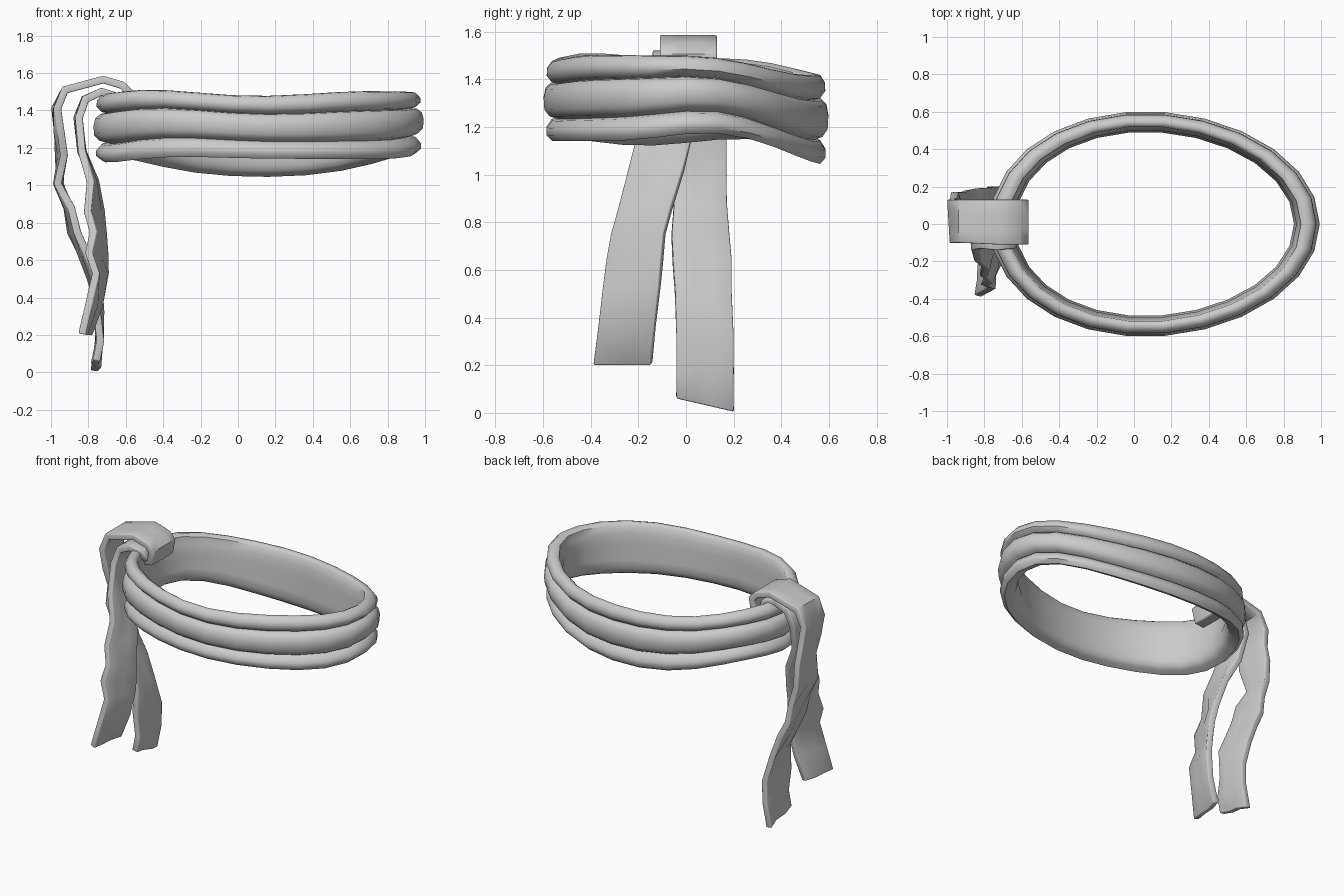
import bpy
import bmesh
import math
from mathutils import Vector

default_cube = bpy.data.objects.get("Cube")
if default_cube:
    bpy.data.objects.remove(default_cube, do_unlink=True)

# Single cloth colour
cloth = bpy.data.materials.new("light grey cloth")
cloth.use_nodes = True
grey = (0.6, 0.6, 0.6, 1)
cloth.diffuse_color = grey
cloth.node_tree.nodes["Principled BSDF"].inputs["Base Color"].default_value = grey


def finish(bm, name, angle):
    """Turn a bmesh into a smooth shaded cloth object."""
    bmesh.ops.recalc_face_normals(bm, faces=bm.faces)
    mesh = bpy.data.meshes.new(name)
    bm.to_mesh(mesh)
    bm.free()
    mesh.materials.append(cloth)
    obj = bpy.data.objects.new(name, mesh)
    bpy.context.collection.objects.link(obj)
    bpy.ops.object.select_all(action='DESELECT')
    obj.select_set(True)
    bpy.context.view_layer.objects.active = obj
    bpy.ops.object.shade_smooth_by_angle(angle=math.radians(angle))
    return obj


def bridge(bm, rows, closed_rows, closed_columns):
    """Fill a grid of vertices with quads."""
    row_count, column_count = len(rows), len(rows[0])
    for i in range(row_count if closed_rows else row_count - 1):
        first, second = rows[i], rows[(i + 1) % row_count]
        for j in range(column_count if closed_columns else column_count - 1):
            k = (j + 1) % column_count
            bm.faces.new((first[j], first[k], second[k], second[j]))


# Waist wrap: three stacked cloth rolls swept round an oval, as (inset, height)
wrap_profile = [
    (.07, 1.155), (.035, 1.14), (.012, 1.165), (.012, 1.195), (.035, 1.23), (.06, 1.238),
    (.025, 1.25), (.003, 1.28), (0, 1.33), (.008, 1.37), (.03, 1.392), (.06, 1.395),
    (.035, 1.402), (.013, 1.43), (.015, 1.46), (.035, 1.49), (.06, 1.495), (.08, 1.48),
    (.085, 1.43), (.1, 1.38), (.092, 1.33), (.11, 1.26), (.1, 1.2), (.09, 1.17),
]


def build_wrap(segments=26):
    bm = bmesh.new()
    rows = []
    for i in range(segments):
        turn = math.tau * i / segments
        c, s = math.cos(turn), math.sin(turn)
        # The back hangs low, dropping late on the knot side
        sag = -0.09 * max(0, s) ** (3 - 1.2 * c)
        row = []
        for inset, height in wrap_profile:
            # Each roll ripples a little, and the stack tightens at the far side
            ripple = 0.012 * math.sin(3 * turn + 6 * height) + 0.006 * math.sin(5 * turn)
            tighten = 0.07 * (1.49 - height) * max(0, c) ** 3
            x = 0.11 + (0.883 - inset * 1.25) * c - 0.05 * s * s
            y = (0.602 - inset) * s
            row.append(bm.verts.new((x, y, height + sag + ripple + tighten)))
        rows.append(row)
    bridge(bm, rows, True, True)
    return finish(bm, "waist_wrap", 50)


def build_ribbon(name, stations, end_slope):
    """Cloth strip through (height, front x, front y, back x, back y) stations."""
    bm = bmesh.new()
    rows = []
    for n, (z, fx, fy, bx, by) in enumerate(stations):
        tilt = end_slope if n == len(stations) - 1 else 0
        front = Vector((fx, fy, z + tilt))
        back = Vector((bx, by, z - tilt))
        row = []
        for step in range(4):
            point = front.lerp(back, step / 3)
            # Soft crumple across the hanging part
            if step in (1, 2) and z < 1.3:
                point.x += 0.014 * math.sin(2.2 * n + 2 * step)
            row.append(bm.verts.new(point))
        rows.append(row)
    bridge(bm, rows, False, False)
    obj = finish(bm, name, 45)
    solid = obj.modifiers.new("cloth thickness", 'SOLIDIFY')
    solid.thickness = 0.04
    solid.offset = 0
    solid.use_even_offset = True
    # Soften the cloth border slightly
    bevel = obj.modifiers.new("soft border", 'BEVEL')
    bevel.width = 0.006
    bevel.segments = 2
    bevel.limit_method = 'ANGLE'
    bevel.angle_limit = math.radians(60)
    return obj


# Outer strip: curls out of the wrap, over the top, and hangs as the long tail
long_tail = [
    (1.41, -.65, -.09, -.65, .12),
    (1.42, -.60, -.10, -.60, .13),
    (1.50, -.585, -.11, -.585, .13),
    (1.535, -.62, -.11, -.62, .13),
    (1.565, -.72, -.11, -.72, .13),
    (1.51, -.925, -.10, -.925, .13),
    (1.41, -.965, -.10, -.978, .13),
    (1.28, -.945, -.09, -.965, .14),
    (1.16, -.93, -.06, -.96, .17),
    (1.01, -.965, -.03, -.95, .17),
    (.88, -.89, -.05, -.915, .17),
    (.75, -.86, -.06, -.895, .18),
    (.64, -.81, -.055, -.84, .19),
    (.5, -.745, -.045, -.79, .19),
    (.32, -.755, -.04, -.735, .2),
    (.17, -.735, -.04, -.735, .2),
    (.035, -.755, -.04, -.77, .2),
]
# Inner strip: lies under the outer one and hangs as the short tail
short_tail = [
    (1.42, -.63, -.10, -.63, .09),
    (1.475, -.65, -.13, -.65, .09),
    (1.5, -.73, -.14, -.73, .09),
    (1.46, -.815, -.13, -.82, .09),
    (1.36, -.85, -.14, -.86, .08),
    (1.18, -.835, -.20, -.84, .03),
    (1.02, -.79, -.24, -.76, -.01),
    (.86, -.805, -.28, -.73, -.06),
    (.75, -.775, -.31, -.72, -.09),
    (.64, -.80, -.33, -.71, -.10),
    (.53, -.76, -.345, -.71, -.11),
    (.36, -.80, -.365, -.74, -.13),
    (.205, -.835, -.385, -.795, -.145),
]

build_wrap()
build_ribbon("long_tail", long_tail, 0.028)
build_ribbon("short_tail", short_tail, 0)
